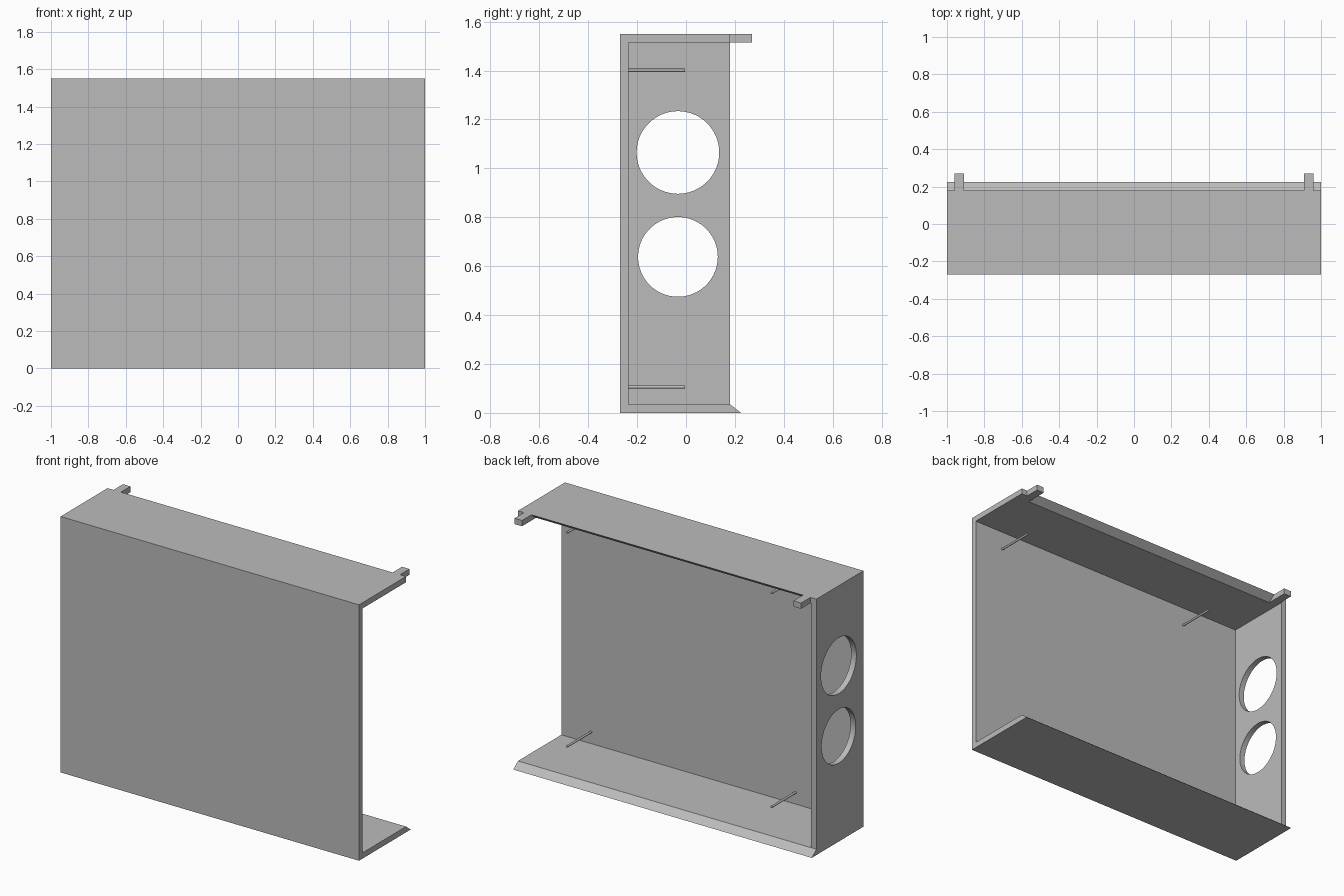
import bpy
import bmesh
import math
from mathutils import Matrix, Vector

cube = bpy.data.objects.get("Cube")
if cube:
    bpy.data.objects.remove(cube, do_unlink=True)

grey = bpy.data.materials.new("plain_grey")
grey.use_nodes = True
grey.diffuse_color = (0.5, 0.5, 0.5, 1)
grey.node_tree.nodes["Principled BSDF"].inputs["Base Color"].default_value = (0.5, 0.5, 0.5, 1)

# Main dimensions
HALF = 1.0
FRONT, BACK = -0.27, 0.18
TOP, THICK = 1.55, 0.035
SLOPE = 0.045
TAB_IN, TAB_OUT, TAB_BACK = 0.91, 0.96, 0.27


def finish(name, bm):
    bmesh.ops.recalc_face_normals(bm, faces=bm.faces)
    mesh = bpy.data.meshes.new(name)
    bm.to_mesh(mesh)
    bm.free()
    mesh.materials.append(grey)
    obj = bpy.data.objects.new(name, mesh)
    bpy.context.collection.objects.link(obj)
    return obj


def prism(name, profile, x0, x1):
    """Extrude a (y, z) profile along x."""
    bm = bmesh.new()
    face = bm.faces.new([bm.verts.new((x0, y, z)) for y, z in profile])
    new = bmesh.ops.extrude_face_region(bm, geom=[face])["geom"]
    verts = [v for v in new if isinstance(v, bmesh.types.BMVert)]
    bmesh.ops.translate(bm, verts=verts, vec=(x1 - x0, 0, 0))
    return finish(name, bm)


def box(name, x0, x1, y0, y1, z0, z1):
    return prism(name, [(y0, z0), (y1, z0), (y1, z1), (y0, z1)], x0, x1)


def cylinder(name, centre, radius, length, axis, sides):
    bm = bmesh.new()
    turn = Vector((0, 0, 1)).rotation_difference(Vector(axis)).to_matrix().to_4x4()
    bmesh.ops.create_cone(bm, cap_ends=True, segments=sides, radius1=radius,
                          radius2=radius, depth=length,
                          matrix=Matrix.Translation(centre) @ turn)
    return finish(name, bm)


def smooth(obj):
    bpy.ops.object.select_all(action='DESELECT')
    obj.select_set(True)
    bpy.context.view_layer.objects.active = obj
    bpy.ops.object.shade_smooth_by_angle(angle=math.radians(30))


def cut(target, cutter):
    """Subtract the cutter, keep the result and discard the cutter."""
    cutter.hide_render = True
    mod = target.modifiers.new("cut", 'BOOLEAN')
    mod.operation, mod.solver, mod.object = 'DIFFERENCE', 'EXACT', cutter
    bpy.context.view_layer.update()
    graph = bpy.context.evaluated_depsgraph_get()
    result = bpy.data.meshes.new_from_object(target.evaluated_get(graph))
    target.modifiers.clear()
    target.data = result
    bpy.data.objects.remove(cutter, do_unlink=True)


# Casing: outer block with a sloped bottom lip, hollowed from the back and +x end
casing = prism("casing", [(FRONT, 0), (BACK + SLOPE, 0), (BACK, THICK),
                          (BACK, TOP), (FRONT, TOP)], -HALF, HALF)
cut(casing, box("cavity_cutter", -HALF + THICK, HALF + 0.2,
                FRONT + THICK, BACK + 0.2, THICK, TOP - THICK))

# Undercut beneath the back edge of the lid, between the tabs
cut(casing, prism("undercut_cutter", [
    (BACK - 2 * SLOPE, TOP - 2 * THICK), (BACK + SLOPE, TOP - 2 * THICK),
    (BACK + SLOPE, TOP + THICK)], -TAB_IN, TAB_IN))

# Two round openings in the end wall
for z, radius in ((1.065, 0.169), (0.638, 0.163)):
    cut(casing, cylinder("hole_cutter", (-HALF, -0.033, z), radius, 0.3, (1, 0, 0), 64))
smooth(casing)

# Tabs on the back edge of the lid
for side, x in (("right", -TAB_OUT), ("left", TAB_IN)):
    box(side + "_tab", x, x + TAB_OUT - TAB_IN, BACK, TAB_BACK, TOP - THICK, TOP)

# Four thin pegs standing on the inside of the front panel
for row, z in (("lower", 0.106), ("upper", 1.401)):
    for side, x in (("right", -0.57), ("left", 0.8)):
        peg = cylinder(f"{row}_{side}_peg", (x, -0.122, z), 0.0065, 0.235, (0, 1, 0), 16)
        smooth(peg)
